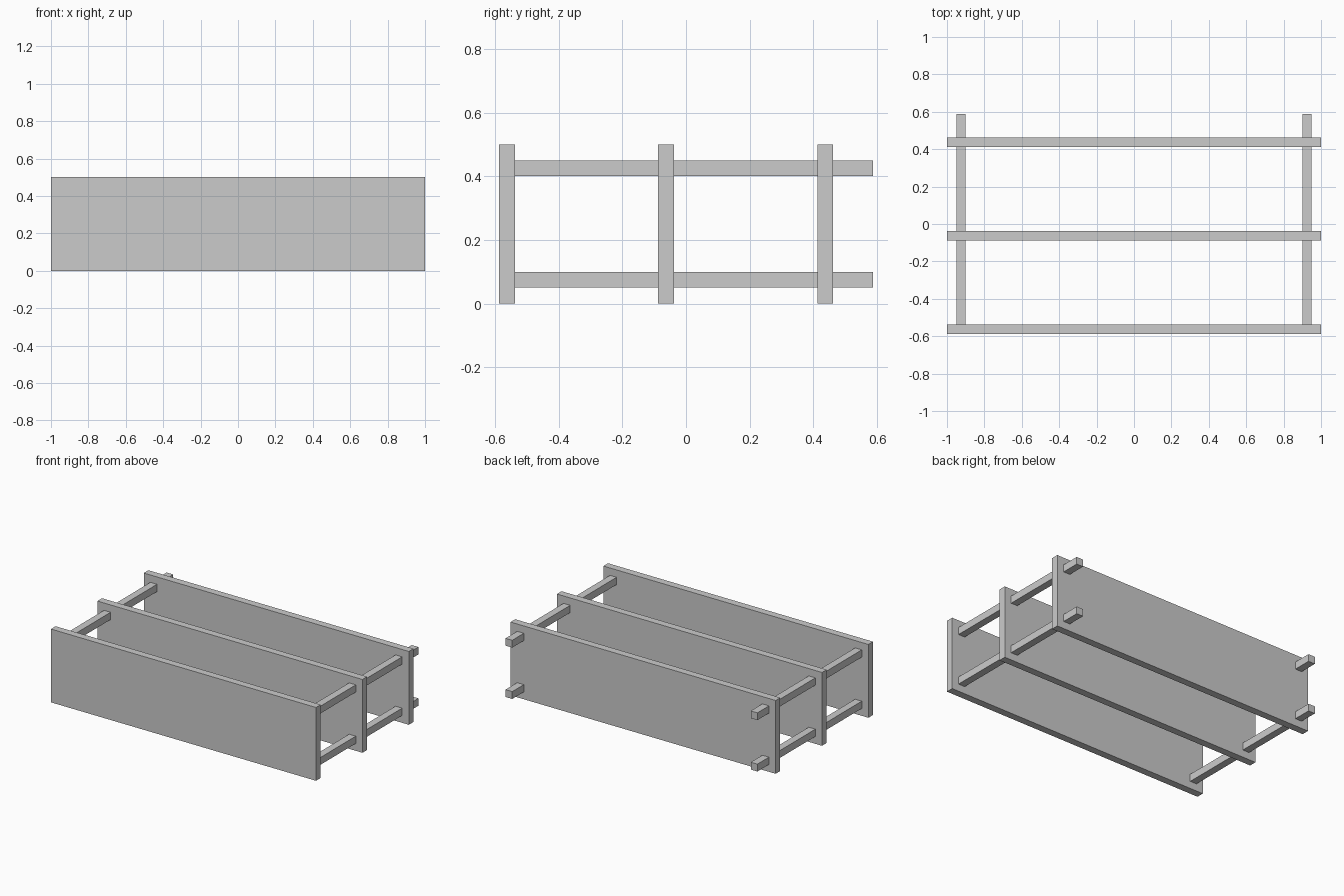
import bpy

if "Cube" in bpy.data.objects:
    bpy.data.objects.remove(bpy.data.objects["Cube"])


def box(name, x, y, z):
    """Add a box spanning the given (min, max) ranges."""
    spans = (x, y, z)
    bpy.ops.mesh.primitive_cube_add(size=1, location=[(a + b) / 2 for a, b in spans])
    obj = bpy.context.object
    obj.name = name
    obj.scale = [b - a for a, b in spans]
    bpy.ops.object.transform_apply(location=False, rotation=False, scale=True)
    return obj


T = 0.05            # thickness of boards and posts
FRONT = -0.5875     # front face of the first board
BACK = 0.5875       # free ends of the posts

# Three upright boards, evenly spaced front to back
for i, name in enumerate(("front_board", "middle_board", "back_board")):
    y = FRONT + 0.5 * i
    box(name, (-1, 1), (y, y + T), (0, 0.5))

# Four square posts running from the front board out past the back board
for side, x in (("left", -0.925), ("right", 0.925)):
    for level, z in (("lower", 0.075), ("upper", 0.425)):
        box(f"{level}_{side}_post", (x - T / 2, x + T / 2),
            (FRONT + T, BACK), (z - T / 2, z + T / 2))
